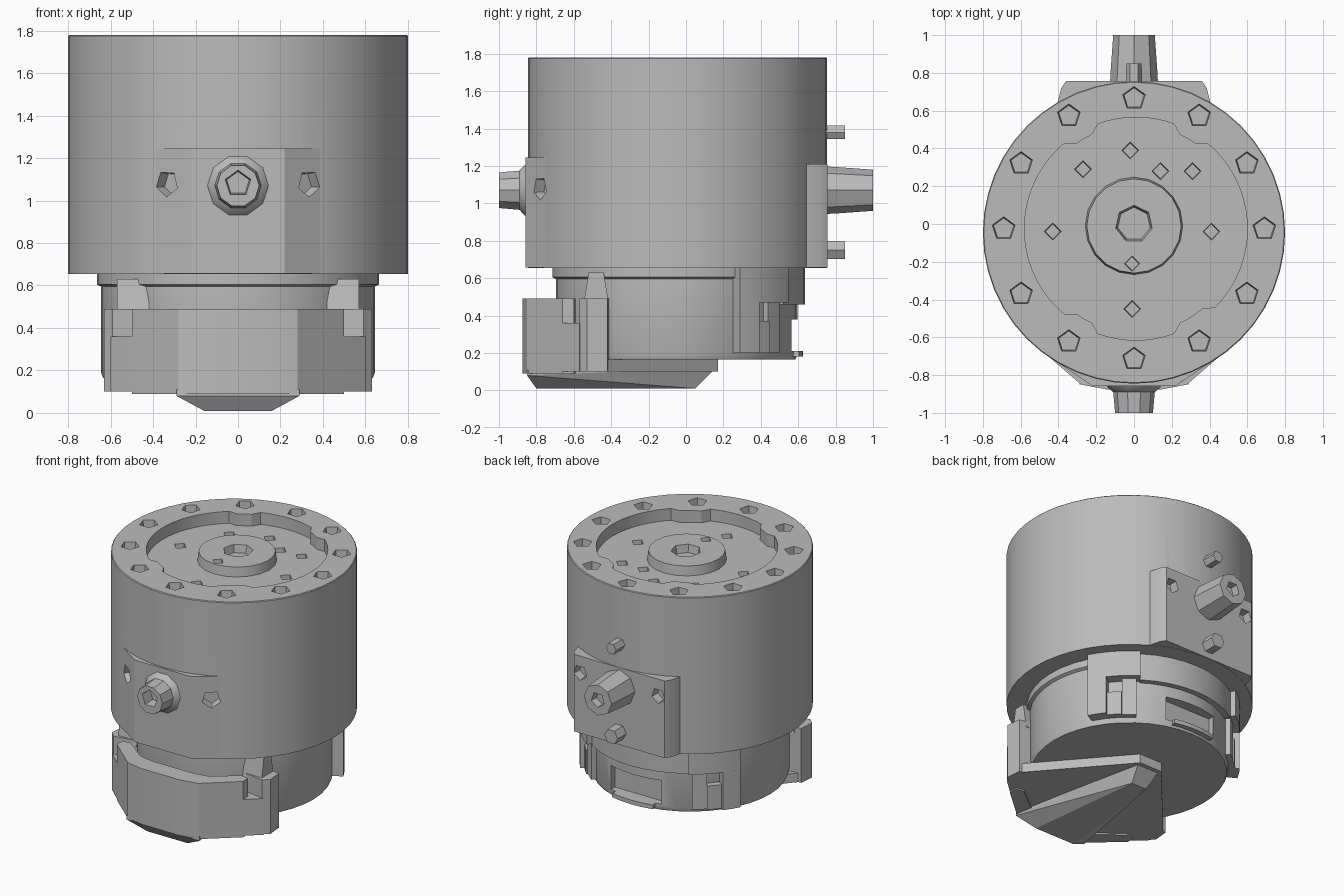
import bpy, bmesh
from math import sin, cos, pi, radians, degrees, asin
from mathutils import Vector, Matrix

old = bpy.data.objects.get("Cube")
if old:
    bpy.data.objects.remove(old)

grey = bpy.data.materials.new("plain grey")
grey.use_nodes = True
colour = (0.5, 0.5, 0.5, 1)
grey.diffuse_color = colour
grey.node_tree.nodes["Principled BSDF"].inputs["Base Color"].default_value = colour
parts = []


def finish(name, bm):
    bmesh.ops.recalc_face_normals(bm, faces=bm.faces)
    me = bpy.data.meshes.new(name)
    bm.to_mesh(me)
    bm.free()
    me.materials.append(grey)
    ob = bpy.data.objects.new(name, me)
    bpy.context.collection.objects.link(ob)
    parts.append(ob)
    return ob


def add_prism(bm, pts, z0, z1):
    """Vertical prism over a plan outline."""
    low = [bm.verts.new((x, y, z0)) for x, y in pts]
    top = [bm.verts.new((x, y, z1)) for x, y in pts]
    bm.faces.new(low[::-1])
    bm.faces.new(top)
    for i in range(len(pts)):
        j = (i + 1) % len(pts)
        bm.faces.new((low[i], low[j], top[j], top[i]))


def prism(name, pts, z0, z1):
    bm = bmesh.new()
    add_prism(bm, pts, z0, z1)
    return finish(name, bm)


def mirrored(half):
    """Closed plan outline from its +x half."""
    return half + [(-x, y) for x, y in reversed(half)]


def hull(name, pts):
    bm = bmesh.new()
    for p in pts:
        bm.verts.new(p)
    bmesh.ops.convex_hull(bm, input=bm.verts)
    return finish(name, bm)


def lathe(name, profile, centre, axis=(0, 0, 1), sides=48):
    """Closed turned solid from (radius, height) points along an axis."""
    bm = bmesh.new()
    rings = [[bm.verts.new((r * cos(2 * pi * i / sides), r * sin(2 * pi * i / sides), h))
              for i in range(sides)] for r, h in profile]
    for a, b in zip(rings, rings[1:]):
        for i in range(sides):
            j = (i + 1) % sides
            bm.faces.new((a[i], a[j], b[j], b[i]))
    bm.faces.new(rings[0][::-1])
    bm.faces.new(rings[-1])
    turn = Vector((0, 0, 1)).rotation_difference(Vector(axis)).to_matrix().to_4x4()
    bm.transform(Matrix.Translation(centre) @ turn)
    return finish(name, bm)


def add_hole(bm, centre, axis, radius, depth, sides=5):
    """Tapered socket cutter centred on the surface point."""
    turn = Vector((0, 0, 1)).rotation_difference(Vector(axis)).to_matrix().to_4x4()
    bmesh.ops.create_cone(bm, cap_ends=True, segments=sides, radius1=radius * 0.8,
                          radius2=radius, depth=depth * 2,
                          matrix=Matrix.Translation(centre) @ turn)


def cut(targets, bm):
    cutter = finish("cutter", bm)
    parts.remove(cutter)
    for ob in targets:
        mod = ob.modifiers.new("cut", "BOOLEAN")
        mod.operation = "DIFFERENCE"
        mod.solver = "EXACT"
        mod.object = cutter
        deps = bpy.context.evaluated_depsgraph_get()
        me = bpy.data.meshes.new_from_object(ob.evaluated_get(deps))
        ob.modifiers.clear()
        ob.data = me
    bpy.data.objects.remove(cutter)


def arc_block(name, r0, r1, a0, a1, z0, z1, cy=-0.05, steps=8):
    angles = [radians(a0 + (a1 - a0) * i / steps) for i in range(steps + 1)]
    outer = [(r1 * cos(a), cy + r1 * sin(a)) for a in angles]
    inner = [(r0 * cos(a), cy + r0 * sin(a)) for a in reversed(angles)]
    return prism(name, outer + inner, z0, z1)


# Drum and the flat mounting pads that blend into it
top = 1.78
drum = lathe("drum", [(0.8, 0.655), (0.8, 1.775), (0.795, top)], (0, -0.045, 0))
front_pad = prism("front_pad", mirrored([(0.3, -0.6), (0.4, -0.735), (0.22, -0.858)]),
                  0.657, 1.245)
back_pad = prism("back_pad", mirrored([(0.36, 0.757), (0.385, 0.72), (0.41, 0.62)]),
                 0.657, 1.21)

# Scalloped recess in the drum top
outline = []
for i in range(72):
    a = 2 * pi * i / 72
    lift = degrees(asin(abs(sin(a))))
    r = 0.55 if 50 < lift < 69 else 0.59
    outline.append((0.01 + r * cos(a), -0.025 + r * sin(a)))
bm = bmesh.new()
add_prism(bm, outline, top - 0.085, top + 0.1)
cut([drum], bm)

# Sockets around the rim, in the recess floor and in the pads
bm = bmesh.new()
for i in range(12):
    a = i * pi / 6
    add_hole(bm, (0.69 * cos(a), -0.025 + 0.69 * sin(a), top), (0, 0, 1), 0.07, 0.06)
for x, y in [(-0.43, -0.04), (0.41, -0.04), (-0.02, 0.39), (-0.01, -0.45),
             (-0.27, 0.29), (0.14, 0.28), (0.31, 0.28)]:
    add_hole(bm, (x, y, top - 0.085), (0, 0, 1), 0.05, 0.05, 4)
for s in (-1, 1):
    add_hole(bm, (s * 0.335, -0.78, 1.08), (s * 0.56, -0.83, 0), 0.07, 0.06)
    add_hole(bm, (s * 0.31, 0.757, 1.09), (0, 1, 0), 0.06, 0.06)
cut([drum, front_pad, back_pad], bm)

# Hub in the recess
hub_top = top - 0.018
hub = lathe("hub", [(0.26, top - 0.1), (0.25, hub_top)], (0, -0.01, 0), sides=20)
bm = bmesh.new()
add_hole(bm, (0, 0, hub_top), (0, 0, 1), 0.11, 0.055, 7)
add_hole(bm, (-0.01, -0.21, hub_top), (0, 0, 1), 0.045, 0.05, 4)
cut([hub], bm)

# Front and back ports with small locating pegs
front_port = lathe("front_port", [(0.13, -0.1), (0.15, 0.0), (0.135, 0.02), (0.11, 0.04), (0.1, 0.15)],
                   (0, -0.85, 1.07), (0, -1, 0), 10)
bm = bmesh.new()
add_hole(bm, (0, -1, 1.08), (0, -1, 0), 0.07, 0.08)
cut([front_port], bm)
back_port = lathe("back_port", [(0.13, -0.1), (0.125, 0.05), (0.11, 0.26)],
                  (0, 0.74, 1.07), (0, 1, 0), 8)
bm = bmesh.new()
add_hole(bm, (0, 1, 1.07), (0, 1, 0), 0.06, 0.05)
cut([back_port], bm)
for name, z, r in (("upper_peg", 1.38, 0.045), ("lower_peg", 0.75, 0.06)):
    lathe(name, [(r, -0.1), (r * 0.9, 0.12)], (0, 0.73, z), (0, 1, 0), 6)

# Neck with a back window
neck = lathe("neck", [(0.635, 0.165), (0.645, 0.19), (0.645, 0.595), (0.665, 0.605),
                      (0.665, 0.66)], (0, -0.05, 0), sides=40)
bm = bmesh.new()
add_prism(bm, [(-0.2, 0.52), (0.2, 0.52), (0.2, 0.8), (-0.2, 0.8)], 0.21, 0.38)
cut([neck], bm)
arc_block("back_collar", 0.6, 0.685, 56, 124, 0.46, 0.657)
arc_block("back_sill", 0.6, 0.675, 76, 104, 0.18, 0.21)

# Notched rear lugs either side of the neck
for side, mid, turn in (("left", 42, 1), ("right", 138, -1)):
    arc_block(side + "_rear_lug", 0.55, 0.72, mid - 14, mid + 14, 0.47, 0.657, steps=5)
    arc_block(side + "_rear_leg", 0.55, 0.72, mid - 14 * turn, mid - 4 * turn, 0.2, 0.47, steps=2)
    arc_block(side + "_rear_web", 0.55, 0.68, mid + 4 * turn, mid + 12 * turn, 0.2, 0.47, steps=2)
    arc_block(side + "_rear_sill", 0.55, 0.69, mid - 4, mid + 4, 0.2, 0.37, steps=2)

# Front guard with side cheeks and braces
prism("front_guard", mirrored([(0.16, -0.74), (0.27, -0.72), (0.44, -0.59), (0.5, -0.6),
                               (0.5, -0.66), (0.28, -0.85), (0.15, -0.875)]), 0.09, 0.49)
for side, s in (("left", 1), ("right", -1)):
    prism(side + "_guard_link", [(s * 0.4, -0.6), (s * 0.5, -0.66), (s * 0.6, -0.57),
                                 (s * 0.4, -0.48)], 0.1, 0.36)
    prism(side + "_guard_cheek", [(s * 0.42, -0.54), (s * 0.59, -0.57), (s * 0.63, -0.53),
                                  (s * 0.62, -0.42), (s * 0.42, -0.4)], 0.1, 0.49)
    hull(side + "_brace", [(s * x, y, z) for z, w in ((0.45, 0.07), (0.63, 0.04))
                           for x in (0.42, 0.57) for y in (-0.48 - w, -0.48 + w)])

# Thin fan plate and the pointed keel below it
fan = [(0.09, 0.17), (0.6, -0.42), (0.6, -0.55), (0.5, -0.65), (0.28, -0.84)]
prism("fan_plate", mirrored(fan), 0.1, 0.166)
keel = []
for s in (-1, 1):
    keel += [(s * 0.16, -0.8, 0.01), (s * 0.06, 0.05, 0.01), (s * 0.29, -0.85, 0.08),
             (s * 0.29, -0.85, 0.11), (s * 0.09, 0.16, 0.12)]
hull("keel", keel)

# Smooth rounds, crisp edges
bpy.ops.object.select_all(action="DESELECT")
for ob in parts:
    ob.select_set(True)
bpy.context.view_layer.objects.active = drum
bpy.ops.object.shade_smooth_by_angle(angle=radians(25))
